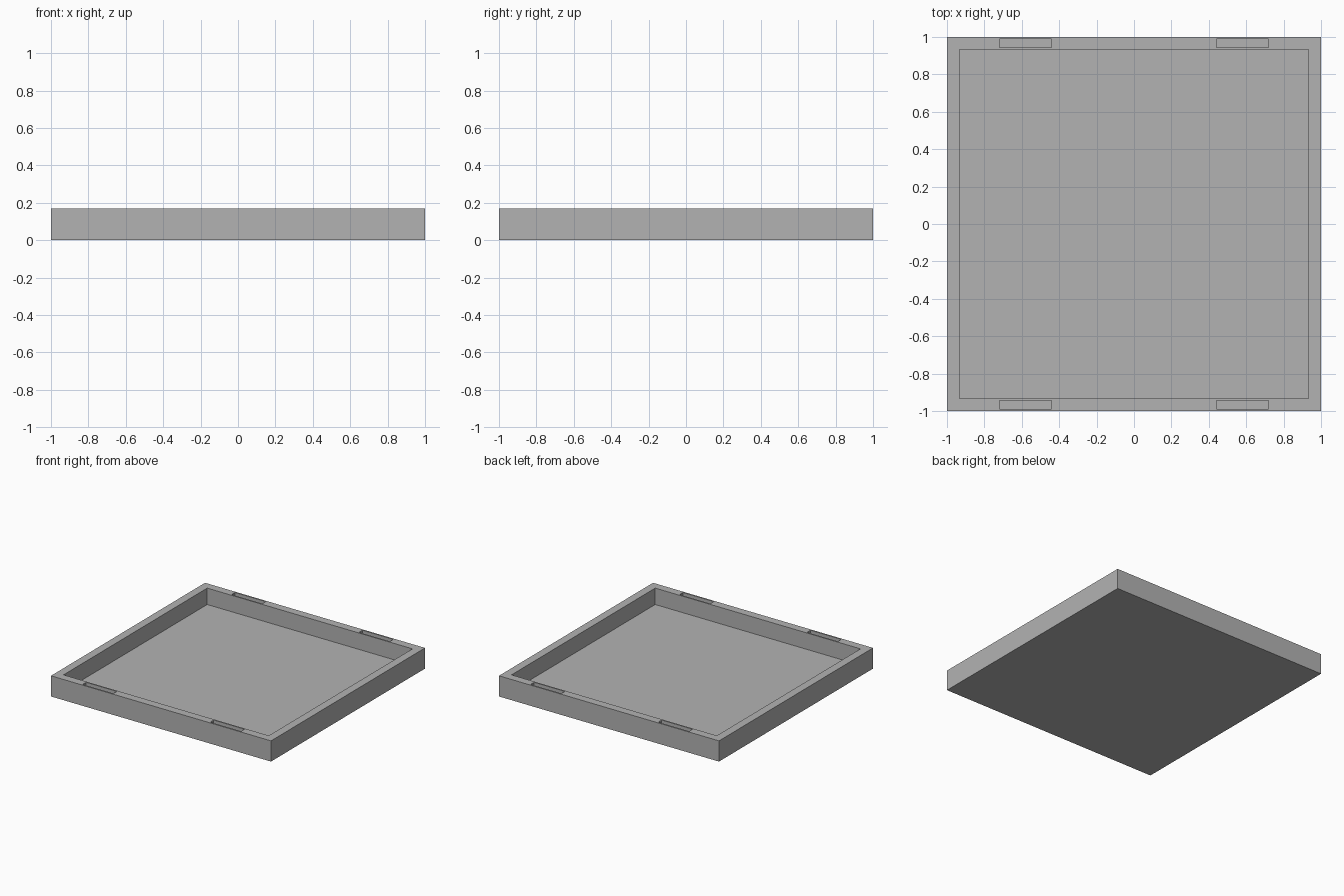
import bpy

old = bpy.data.objects.get("Cube")
if old:
    bpy.data.objects.remove(old, do_unlink=True)

HEIGHT, FLOOR = 0.17, 0.035
INNER = 0.933                       # half width of the recess
SLOT_X, SLOT_Y = 0.58, 0.966        # slot centres
SLOT_LENGTH, SLOT_WIDTH = 0.28, 0.044

grey = bpy.data.materials.new("plain grey")
grey.use_nodes = True
colour = (0.45, 0.45, 0.45, 1)
grey.diffuse_color = colour
grey.node_tree.nodes["Principled BSDF"].inputs["Base Color"].default_value = colour


def box(name, x, y, width, depth, bottom, top):
    bpy.ops.mesh.primitive_cube_add(size=1, location=(x, y, (bottom + top) / 2))
    ob = bpy.context.object
    ob.name = name
    ob.scale = (width, depth, top - bottom)
    bpy.ops.object.transform_apply(location=True, rotation=False, scale=True)
    ob.data.materials.append(grey)
    return ob


def cut(target, cutter):
    mod = target.modifiers.new(cutter.name, 'BOOLEAN')
    mod.operation = 'DIFFERENCE'
    mod.solver = 'EXACT'
    mod.object = cutter
    bpy.context.view_layer.objects.active = target
    bpy.ops.object.modifier_apply(modifier=mod.name)
    bpy.data.objects.remove(cutter, do_unlink=True)


# Square tray with a broad shallow recess
tray = box("tray", 0, 0, 2, 2, 0, HEIGHT)
cut(tray, box("recess_cutter", 0, 0, 2 * INNER, 2 * INNER, FLOOR, HEIGHT + 0.1))

# Two narrow slots in the top of the front and back rims
for sx in (-1, 1):
    for sy in (-1, 1):
        cut(tray, box("slot_cutter", sx * SLOT_X, sy * SLOT_Y,
                      SLOT_LENGTH, SLOT_WIDTH, FLOOR, HEIGHT + 0.1))
